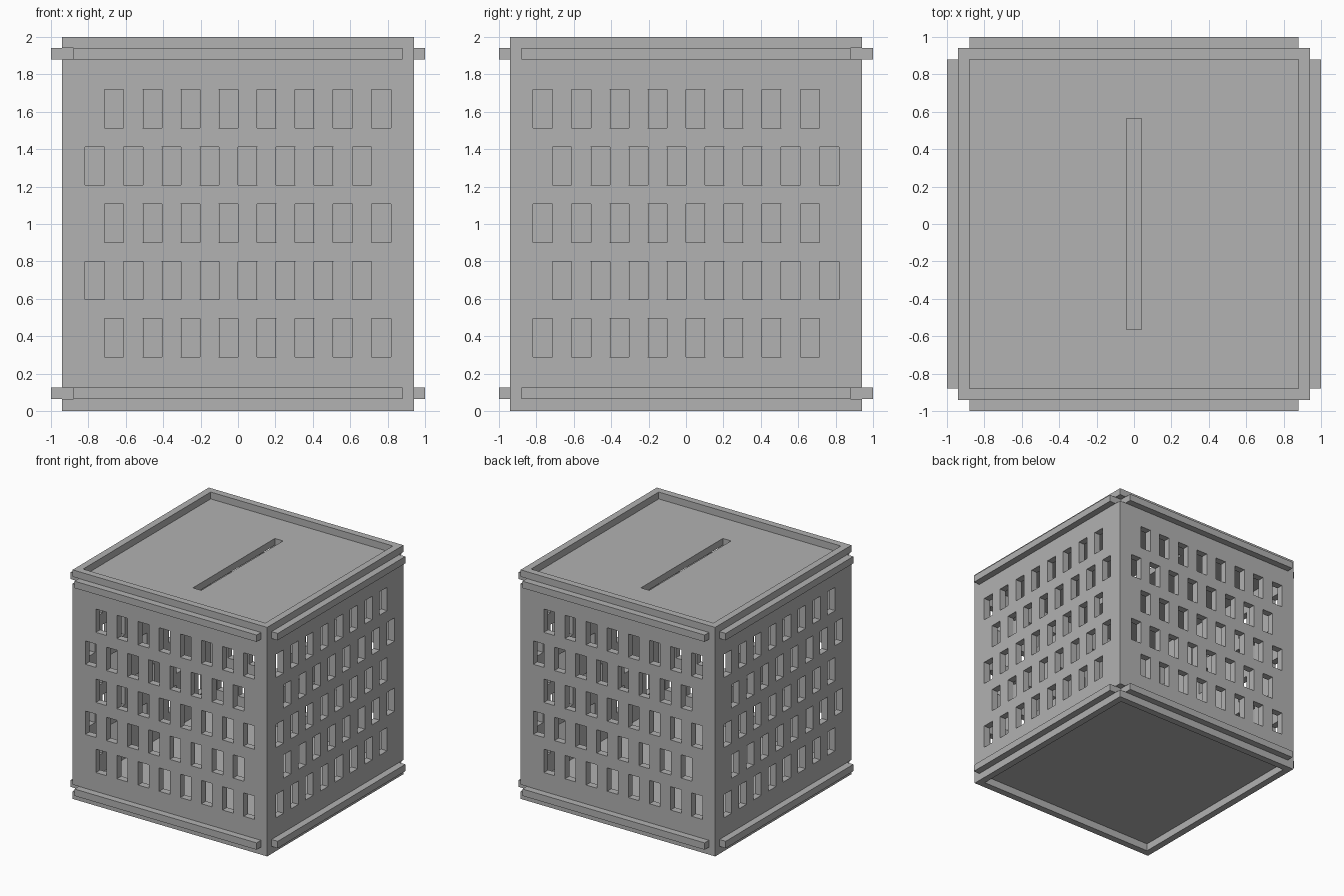
import bpy
import bmesh
from math import radians
from mathutils import Matrix, Vector

OUTER, INNER, REACH = 0.94, 0.88, 1.0       # wall outside, wall inside, tab tips
PANELS = {"floor_panel": (0.065, 0.125), "lid_panel": (1.88, 1.94)}
PITCH, WIN_W, WIN_H = 0.204, 0.104, 0.204   # window grid
ROWS = [0.392 + 0.306 * i for i in range(5)]

if "Cube" in bpy.data.objects:
    bpy.data.objects.remove(bpy.data.objects["Cube"])

grey = bpy.data.materials.new("plain_grey")
grey.use_nodes = True
colour = (0.445, 0.445, 0.445, 1)
grey.diffuse_color = colour
grey.node_tree.nodes["Principled BSDF"].inputs["Base Color"].default_value = colour


def add_box(bm, lo, hi):
    lo, hi = Vector(lo), Vector(hi)
    size = Matrix.Diagonal((*(hi - lo), 1))
    bmesh.ops.create_cube(bm, size=1, matrix=Matrix.Translation((lo + hi) / 2) @ size)


def boxes(name, spans):
    bm = bmesh.new()
    for lo, hi in spans:
        add_box(bm, lo, hi)
    mesh = bpy.data.meshes.new(name)
    bm.to_mesh(mesh)
    bm.free()
    mesh.materials.append(grey)
    obj = bpy.data.objects.new(name, mesh)
    bpy.context.collection.objects.link(obj)
    return obj


def carve(obj, spans):
    """Cut boxes out of the object, then drop the cutter."""
    cutter = boxes("cutter", spans)
    cutter.hide_render = True
    mod = obj.modifiers.new("cut", 'BOOLEAN')
    mod.operation, mod.solver, mod.object = 'DIFFERENCE', 'EXACT', cutter
    graph = bpy.context.evaluated_depsgraph_get()
    mesh = bpy.data.meshes.new_from_object(obj.evaluated_get(graph))
    obj.modifiers.clear()
    obj.data = mesh
    bpy.data.objects.remove(cutter)


def build_wall(name, half_length, shift, angle):
    # Plate in front position, later turned to its side
    wall = boxes(name, [((-half_length, -OUTER, 0), (half_length, -INNER, 2))])
    cuts = []
    # Staggered windows
    for row, z in enumerate(ROWS):
        offset = shift if row % 2 == 0 else -shift
        for i in range(8):
            x = (i - 3.5) * PITCH + offset
            cuts.append(((x - WIN_W / 2, -REACH, z - WIN_H / 2),
                         (x + WIN_W / 2, -0.8, z + WIN_H / 2)))
    # Panel slots; on the long walls they run out through one corner
    start = -REACH if half_length == OUTER else -INNER
    for low, high in PANELS.values():
        cuts.append(((start, -REACH, low), (INNER, -0.8, high)))
    carve(wall, cuts)
    wall.data.transform(Matrix.Rotation(radians(angle), 4, 'Z'))


# Four walls, alternating stagger
build_wall("front_wall", OUTER, PITCH / 4, 0)
build_wall("left_wall", INNER, -PITCH / 4, 90)
build_wall("back_wall", OUTER, PITCH / 4, 180)
build_wall("right_wall", INNER, -PITCH / 4, 270)

# Floor and lid, cross-shaped so their tabs pass through the walls
for name, (low, high) in PANELS.items():
    bm = bmesh.new()
    outline = []
    for sx, sy in ((1, 1), (-1, 1), (-1, -1), (1, -1)):
        corner = [(REACH, INNER), (INNER, INNER), (INNER, REACH)]
        if sx * sy < 0:
            corner.reverse()
        outline += [bm.verts.new((sx * x, sy * y, low)) for x, y in corner]
    base = bm.faces.new(outline)
    top = bmesh.ops.extrude_face_region(bm, geom=[base])["geom"]
    bmesh.ops.translate(bm, vec=(0, 0, high - low),
                        verts=[v for v in top if isinstance(v, bmesh.types.BMVert)])
    bmesh.ops.recalc_face_normals(bm, faces=bm.faces)
    mesh = bpy.data.meshes.new(name)
    bm.to_mesh(mesh)
    bm.free()
    mesh.materials.append(grey)
    panel = bpy.data.objects.new(name, mesh)
    bpy.context.collection.objects.link(panel)
    # Long slot in the lid
    if name == "lid_panel":
        carve(panel, [((-0.04, -0.565, low - 0.1), (0.04, 0.565, high + 0.1))])
